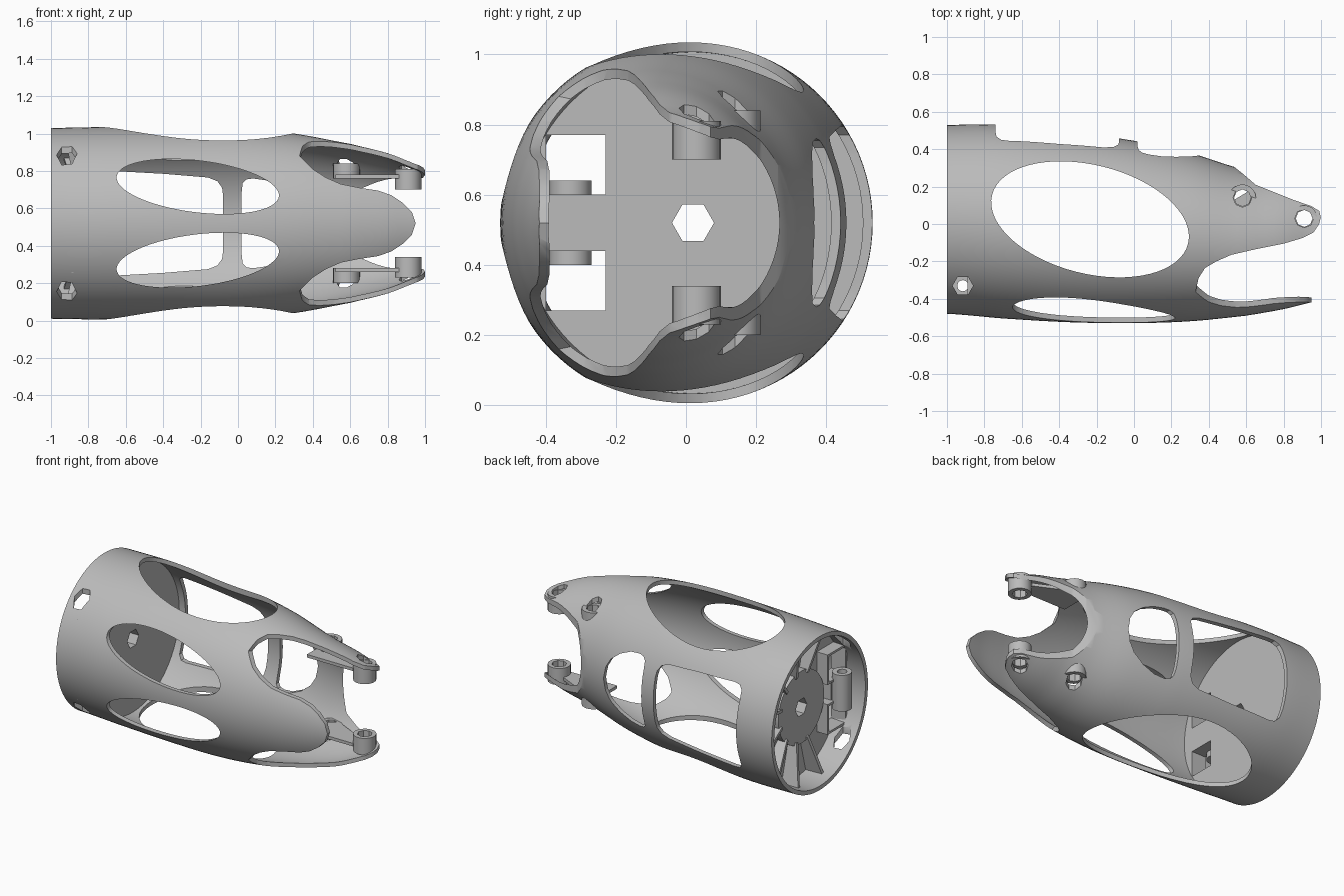
import bpy, bmesh, math
from mathutils import Matrix, Vector

if "Cube" in bpy.data.objects:
    bpy.data.objects.remove(bpy.data.objects["Cube"])

CZ = 0.52
mat = bpy.data.materials.new("plain grey plastic")
mat.use_nodes = True
mat.diffuse_color = (0.5, 0.5, 0.5, 1)
mat.node_tree.nodes["Principled BSDF"].inputs["Base Color"].default_value = (0.5, 0.5, 0.5, 1)


def finish(bm, name):
    bmesh.ops.recalc_face_normals(bm, faces=bm.faces)
    me = bpy.data.meshes.new(name)
    bm.to_mesh(me)
    bm.free()
    me.materials.append(mat)
    ob = bpy.data.objects.new(name, me)
    bpy.context.collection.objects.link(ob)
    return ob


def place(axis, a, b, t):
    return {"x": (t, a, b), "y": (a, t, b), "z": (a, b, t)}[axis]


def prism(name, pts, axis, lo, hi):
    """Extrude a flat outline along one axis."""
    bm = bmesh.new()
    ends = [[bm.verts.new(place(axis, a, b, t)) for a, b in pts] for t in (lo, hi)]
    for e in ends:
        bm.faces.new(e)
    n = len(pts)
    for i in range(n):
        j = (i + 1) % n
        bm.faces.new((ends[0][i], ends[0][j], ends[1][j], ends[1][i]))
    return finish(bm, name)


def oval(cx, cy, ra, rb, tilt=0, n=64):
    c, s = math.cos(math.radians(tilt)), math.sin(math.radians(tilt))
    out = []
    for i in range(n):
        t = math.tau * i / n
        u, v = ra * math.cos(t), rb * math.sin(t)
        out.append((cx + u * c - v * s, cy + u * s + v * c))
    return out


def rect(a0, a1, b0, b1):
    return [(a0, b0), (a1, b0), (a1, b1), (a0, b1)]


def mirrored(half):
    """Outline symmetric about the mid height, from its upper half."""
    return [(x, CZ + h) for x, h in half] + [(x, CZ - h) for x, h in reversed(half) if h > 0]


def cut(ob, cutter):
    cutter.hide_render = True
    m = ob.modifiers.new("cut", "BOOLEAN")
    m.operation, m.solver, m.object = "DIFFERENCE", "EXACT", cutter
    bpy.context.view_layer.objects.active = ob
    bpy.ops.object.modifier_apply(modifier=m.name)
    bpy.data.objects.remove(cutter)


# Body sections: x, front y, back y, half height
stations = [(-1, -.48, .53, .51), (-.7, -.505, .53, .515), (-.35, -.525, .495, .515),
            (0, -.53, .445, .51), (.3, -.52, .38, .48), (.6, -.49, .29, .425),
            (.8, -.455, .265, .375), (1, -.41, .25, .305)]


def section(x):
    """Smooth interpolation between the sections."""
    k = max(i for i in range(len(stations) - 1) if stations[i][0] <= x + 1e-6)
    p = [Vector(stations[min(max(k + d, 0), len(stations) - 1)][1:]) for d in (-1, 0, 1, 2)]
    t = (x - stations[k][0]) / (stations[k + 1][0] - stations[k][0])
    v = p[1] + .5 * t * (p[2] - p[0] + t * (2 * p[0] - 5 * p[1] + 4 * p[2] - p[3]
                                            + t * (3 * (p[1] - p[2]) + p[3] - p[0])))
    return (v[0] + v[1]) / 2, (v[1] - v[0]) / 2, v[2]


# Hollow body shell
def loops(bm, wall, n=96, steps=40):
    rings = []
    for i in range(steps + 1):
        x = -1 + 2 * i / steps
        cy, ry, rz = section(x)
        rings.append([bm.verts.new((x, y, z)) for y, z in oval(cy, CZ, ry - wall, rz - wall, n=n)])
    return rings


def bridge(bm, r, s):
    n = len(r)
    for i in range(n):
        j = (i + 1) % n
        bm.faces.new((r[i], r[j], s[j], s[i]))


bm = bmesh.new()
outer, inner = loops(bm, 0), loops(bm, .027)
for skin in (outer, inner):
    for r, s in zip(skin, skin[1:]):
        bridge(bm, r, s)
bridge(bm, outer[0], inner[0])
bridge(bm, outer[-1], inner[-1])
shell = finish(bm, "body_shell")

# Large openings above and below, and the two front ovals
cut(shell, prism("cutter", oval(-.235, .025, .54, .29, -14), "z", -.3, 1.3))
for s in (1, -1):
    cut(shell, prism("cutter", oval(-.215, CZ + s * .197, .437, .138, -7 * s), "y", -.8, -.05))

# Back windows either side of the strut
cut(shell, prism("cutter", mirrored([(-.74, .2), (-.735, .25), (-.71, .275), (-.67, .28), (-.4, .265),
                                     (-.16, .245), (-.11, .225), (-.085, .19), (-.08, .15)]), "y", .1, .9))
cut(shell, prism("cutter", mirrored([(.02, .17), (.025, .215), (.045, .235), (.08, .24), (.15, .23),
                                     (.23, .195), (.3, .14), (.335, .08), (.35, 0)]), "y", .1, .9))

# Fork notches: front ones leave the tongue, back one leaves the prongs
notch = prism("cutter", [(.33, -.36), (.345, -.29), (.38, -.235), (.44, -.2), (.52, -.165), (.65, -.135),
                         (.8, -.105), (.9, -.075), (.96, -.045), (.99, 0), (1, .04), (1.3, .04),
                         (1.3, -.8), (.34, -.8), (.335, -.42)], "z", -.3, 1.3)
cut(notch, prism("cutter", mirrored([(.2, .4), (.33, .36), (.4, .29), (.47, .245), (.55, .21), (.65, .19),
                                     (.75, .175), (.82, .15), (.88, .11), (.93, .06), (.95, 0)]), "y", -.9, .5))
cut(shell, notch)
cut(shell, prism("cutter", [(1.3, .03), (1, .03), (.99, .07), (.95, .095), (.85, .13), (.65, .21), (.59, .262),
                            (.53, .31), (.5, .36), (.5, .8), (1.3, .8)], "z", -.3, 1.3))

# Screw holes through prongs and rear rim
pivots = [("tip_boss", .91, .03, .07, .70, .81), ("inner_boss", .58, .14, .072, .76, .84)]
for _, x, y, r, lo, hi in pivots:
    cut(shell, prism("cutter", oval(x, y, .05, .05, n=8), "z", -.3, 1.3))
cut(shell, prism("cutter", oval(-.915, -.33, .055, .055, n=6), "z", -.3, 1.3))
parts = [shell]

# Prong bosses, with a thin web joining each pair
for side, s in (("upper", 1), ("lower", -1)):
    for name, x, y, r, lo, hi in pivots:
        a, b = sorted((CZ + s * (lo - CZ), CZ + s * (hi - CZ)))
        boss = prism(side + "_" + name, oval(x, y, r, r, n=20), "z", a, b)
        cut(boss, prism("cutter", oval(x, y, .045, .045, n=8), "z", -.3, 1.3))
        parts.append(boss)
    a, b = sorted((CZ + s * .24, CZ + s * .26))
    parts.append(prism(side + "_prong_web", [(.62, .18), (.85, .07), (.86, -.02), (.52, -.02), (.52, .12)],
                       "z", a, b))

# Rear bulkhead with centre hole and two square windows
cy, ry, rz = section(-.8)
bulkhead = prism("bulkhead", oval(cy, CZ, ry - .015, rz - .015), "x", -.81, -.785)
hub = prism("hub", oval(.02, CZ, .24, .24, n=40), "x", -.86, -.80)
for ob in (bulkhead, hub):
    cut(ob, prism("cutter", oval(.02, CZ, .06, .06, n=6), "x", -1.2, -.5))
parts += [bulkhead, hub]
for side, z0, z1 in (("upper", .6, .77), ("lower", .27, .44)):
    frame = prism(side + "_window_frame", rect(-.415, -.215, z0 - .015, z1 + .015), "x", -.89, -.79)
    parts.append(frame)
    for ob in (frame, bulkhead, hub):
        cut(ob, prism("cutter", rect(-.4, -.23, z0, z1), "x", -1.2, -.5))

# Radial ribs behind the bulkhead
for i in range(12):
    ang = i * 30 + 15
    if abs(ang - 180) < 55:
        continue
    rib = prism("radial_rib", [(-.8, .22), (-.87, .22), (-.93, .485), (-.8, .49)], "z", -.01, .01)
    rib.data.transform(Matrix.Translation((0, cy, CZ)) @ Matrix.Rotation(math.radians(ang - 90), 4, "X")
                       @ Matrix.Rotation(math.radians(90), 4, "X"))
    parts.append(rib)

# Upright screw post at the rear, on its bracket
post = prism("screw_post", oval(-.915, -.33, .06, .06, n=24), "z", .40, .64)
cut(post, prism("cutter", oval(-.915, -.33, .03, .03, n=12), "z", 0, 1))
parts += [post, prism("post_bracket", rect(-.87, -.79, -.38, -.28), "z", .455, .585)]

for ob in parts:
    bpy.ops.object.select_all(action="DESELECT")
    ob.select_set(True)
    bpy.context.view_layer.objects.active = ob
    bpy.ops.object.shade_smooth_by_angle(angle=math.radians(32))
